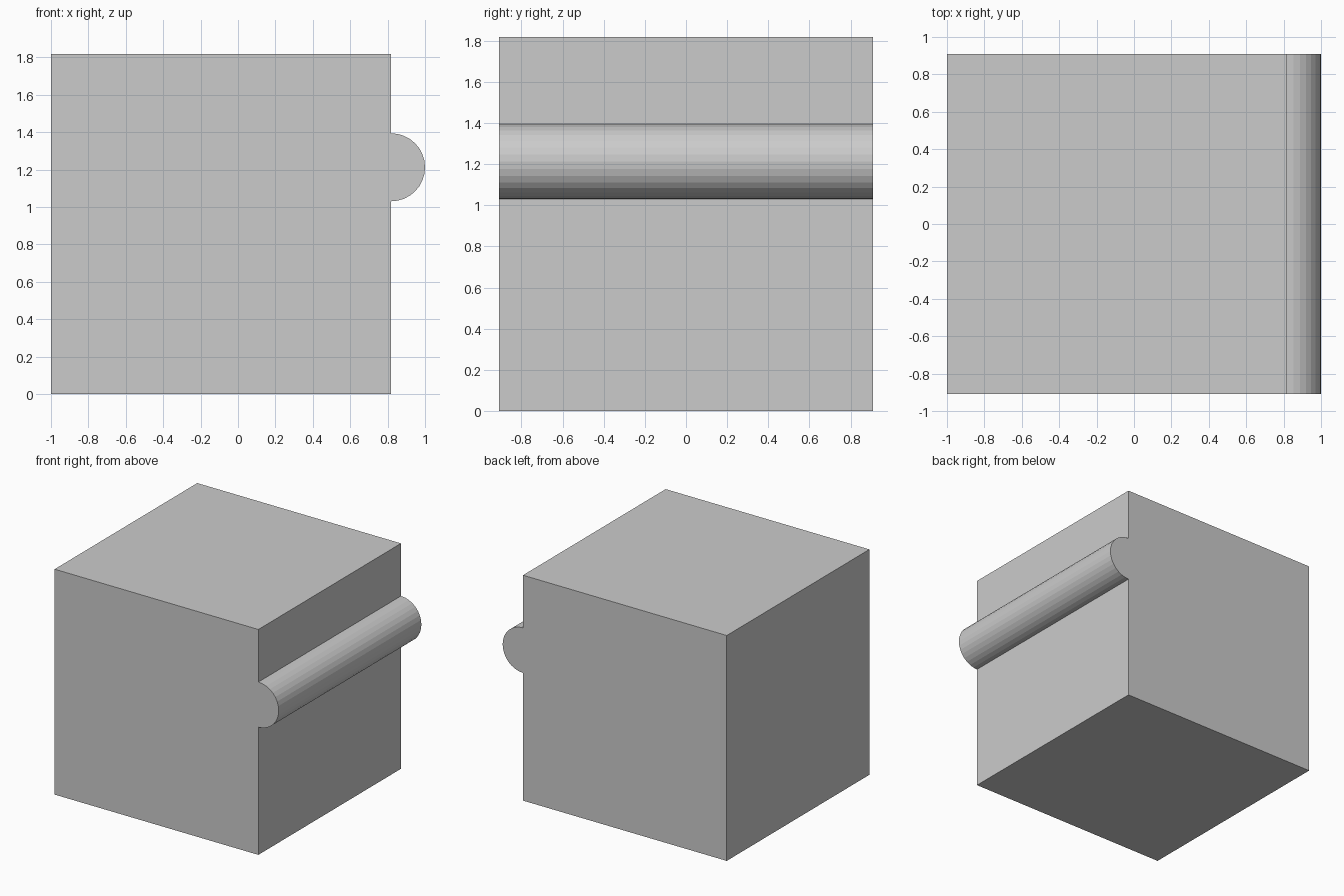
import bpy, bmesh
from math import sin, cos, pi

if "Cube" in bpy.data.objects:
    bpy.data.objects.remove(bpy.data.objects["Cube"])

SIDE = 2 / 1.1          # cube edge
R = SIDE / 10           # radius of the half-round rib
RIB_Z = SIDE * 2 / 3    # rib height
X0, X1 = -1.0, -1.0 + SIDE
SEGMENTS = 16

# Side profile: square outline with a half-round bump on the right edge
profile = [(X0, 0), (X1, 0)]
for i in range(SEGMENTS + 1):
    a = -pi / 2 + pi * i / SEGMENTS
    profile.append((X1 + R * cos(a), RIB_Z + R * sin(a)))
profile += [(X1, SIDE), (X0, SIDE)]

# Extrude the profile from front to back
bm = bmesh.new()
front = bm.faces.new([bm.verts.new((x, -SIDE / 2, z)) for x, z in profile])
ext = bmesh.ops.extrude_face_region(bm, geom=[front], use_keep_orig=True)
verts = [g for g in ext["geom"] if isinstance(g, bmesh.types.BMVert)]
bmesh.ops.translate(bm, verts=verts, vec=(0, SIDE, 0))
bmesh.ops.recalc_face_normals(bm, faces=bm.faces)

mesh = bpy.data.meshes.new("ribbed_block")
bm.to_mesh(mesh)
bm.free()
block = bpy.data.objects.new("ribbed_block", mesh)
bpy.context.collection.objects.link(block)
